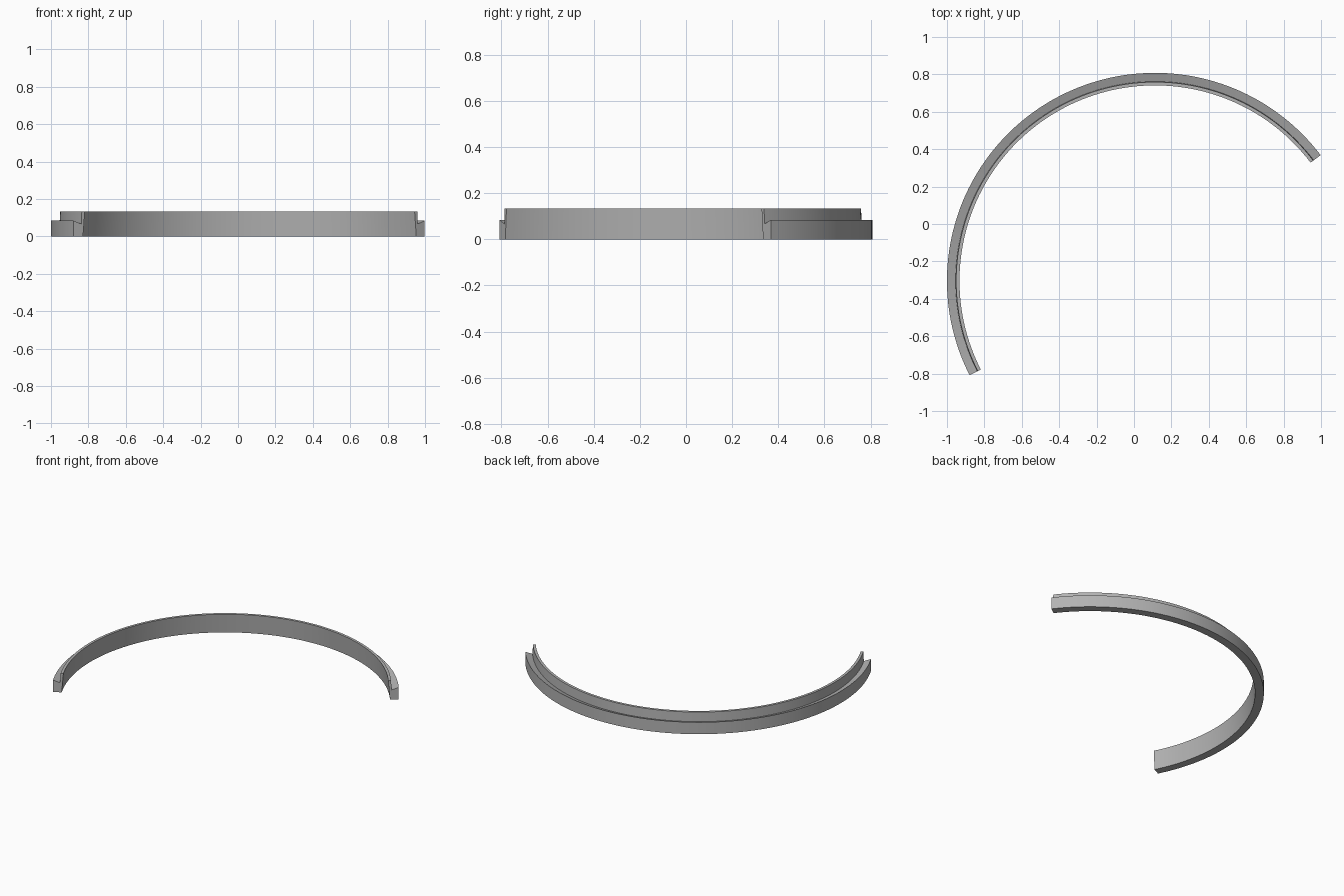
import bpy, bmesh, math

if "Cube" in bpy.data.objects:
    bpy.data.objects.remove(bpy.data.objects["Cube"])

# Cross-section as (radius, height): base, sloped ledge, thin upright lip, leaning inner face
PROFILE = [(1.056, 0.0), (1.112, 0.0), (1.112, 0.084), (1.066, 0.067),
           (1.063, 0.133), (1.045, 0.133)]
CX, CY = 0.112, -0.304
START, END = math.radians(37.2), math.radians(207.0)
SEGMENTS = 96

grey = bpy.data.materials.new("plain grey")
grey.diffuse_color = (0.45, 0.45, 0.45, 1)
grey.use_nodes = True
grey.node_tree.nodes["Principled BSDF"].inputs["Base Color"].default_value = grey.diffuse_color

# Sweep the section along the arc
bm = bmesh.new()
rings = []
for i in range(SEGMENTS + 1):
    a = START + (END - START) * i / SEGMENTS
    rings.append([bm.verts.new((CX + r * math.cos(a), CY + r * math.sin(a), z))
                  for r, z in PROFILE])
n = len(PROFILE)
for r0, r1 in zip(rings, rings[1:]):
    for j in range(n):
        k = (j + 1) % n
        bm.faces.new((r0[j], r0[k], r1[k], r1[j]))

# End caps
bm.faces.new(rings[0])
bm.faces.new(rings[-1])
bmesh.ops.recalc_face_normals(bm, faces=bm.faces)

mesh = bpy.data.meshes.new("curved_rim")
bm.to_mesh(mesh)
bm.free()
mesh.materials.append(grey)
rim = bpy.data.objects.new("curved_rim", mesh)
bpy.context.collection.objects.link(rim)

# Smooth along the arc, crisp at the section corners
bpy.context.view_layer.objects.active = rim
rim.select_set(True)
bpy.ops.object.shade_smooth_by_angle(angle=math.radians(15))
